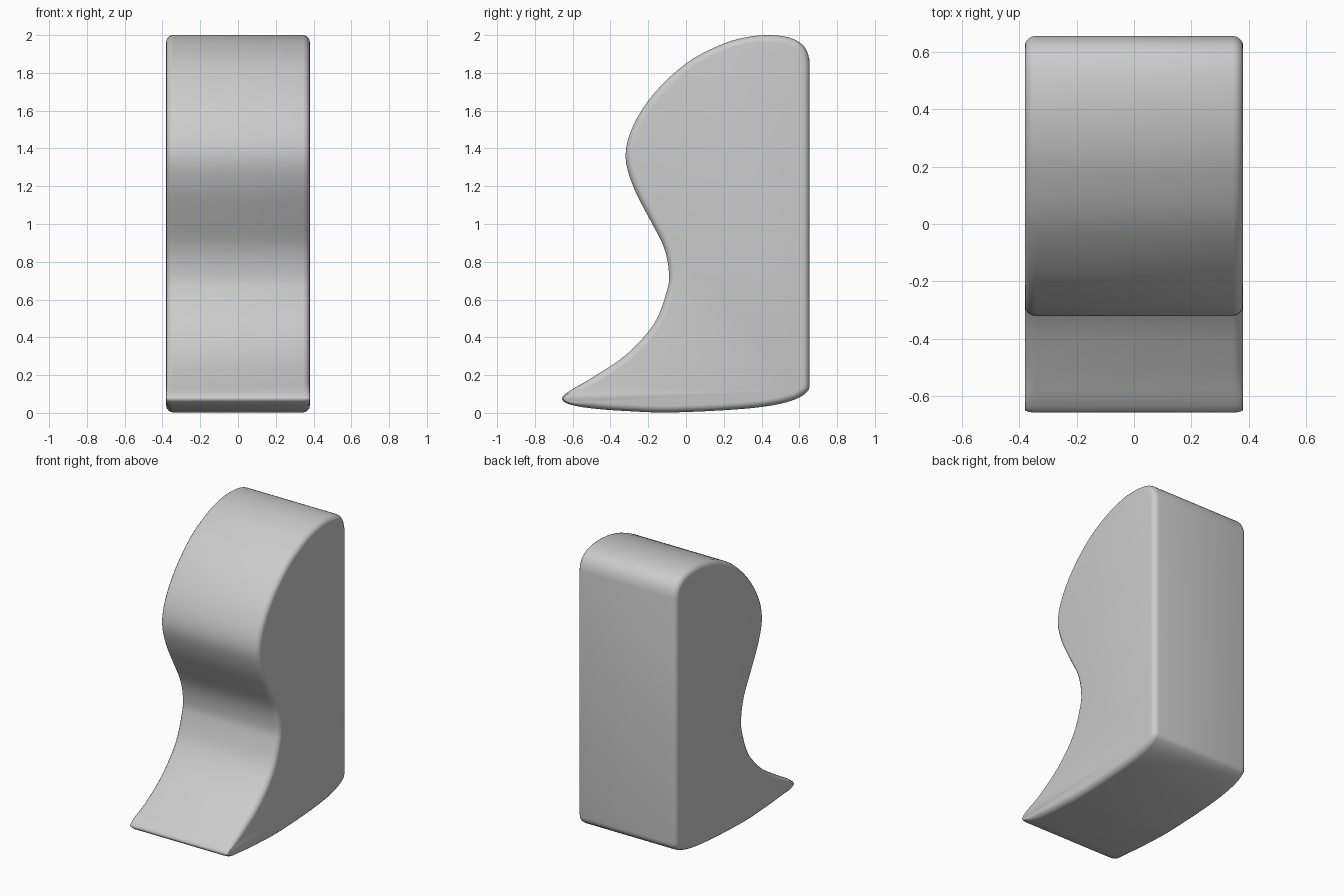
import bpy, bmesh
from mathutils import Vector

if "Cube" in bpy.data.objects:
    bpy.data.objects.remove(bpy.data.objects["Cube"])

# Side outline (y, z): from lower back, under the base, up the curved front, over the top
ctrl = [(.655, .25), (.655, .15), (.635, .105), (.56, .065), (.42, .034), (.2, .014),
        (-.1, .002), (-.3, .009), (-.46, .02), (-.59, .038), (-.653, .066), (-.633, .105),
        (-.5, .185), (-.32, .305), (-.17, .47), (-.103, .64), (-.09, .74), (-.118, .88),
        (-.2, 1.04), (-.28, 1.2), (-.32, 1.36), (-.28, 1.52), (-.17, 1.69), (0, 1.85),
        (.17, 1.943), (.3, 1.985), (.43, 2.0), (.55, 1.986), (.625, 1.94), (.655, 1.86),
        (.655, 1.76)]
P = [Vector(p) for p in ctrl]


def smooth_outline(p, steps=4):
    out = []
    for i in range(1, len(p) - 2):
        a, b, c, d = p[i - 1:i + 3]
        for k in range(steps):
            t = k / steps
            out.append(b + .5 * t * ((c - a) + t * ((2 * a - 5 * b + 4 * c - d)
                       + t * (3 * (b - c) + d - a))))
    return out + [p[-2]]


outline = smooth_outline(P)
n = len(outline)


def inset(amount):
    res = []
    for i, p in enumerate(outline):
        t = (outline[(i + 1) % n] - outline[i - 1]).normalized()
        # thinner rounding towards the pointed toe
        f = min(1, max(.3, (p.x + .66) / .15))
        res.append(p + Vector((t.y, -t.x)) * amount * f)
    return res


# Rounded side rims: (x, inset)
rims = [(.38, .036), (.378, .023), (.369, .011), (.357, .003), (.344, 0)]
sections = [(-x, d) for x, d in rims] + [(x, d) for x, d in reversed(rims)]
bm = bmesh.new()
rings = [[bm.verts.new((x, p.x, p.y)) for p in inset(d)] for x, d in sections]
for r, s in zip(rings, rings[1:]):
    for i in range(n):
        j = (i + 1) % n
        bm.faces.new((r[i], r[j], s[j], s[i]))
bm.faces.new(rings[0])
bm.faces.new(rings[-1])
bmesh.ops.recalc_face_normals(bm, faces=bm.faces)

# Curved block body
me = bpy.data.meshes.new("curved_block")
bm.to_mesh(me)
bm.free()
ob = bpy.data.objects.new("curved_block", me)
bpy.context.collection.objects.link(ob)
bpy.context.view_layer.objects.active = ob
ob.select_set(True)
bpy.ops.object.shade_smooth_by_angle(angle=.7)
